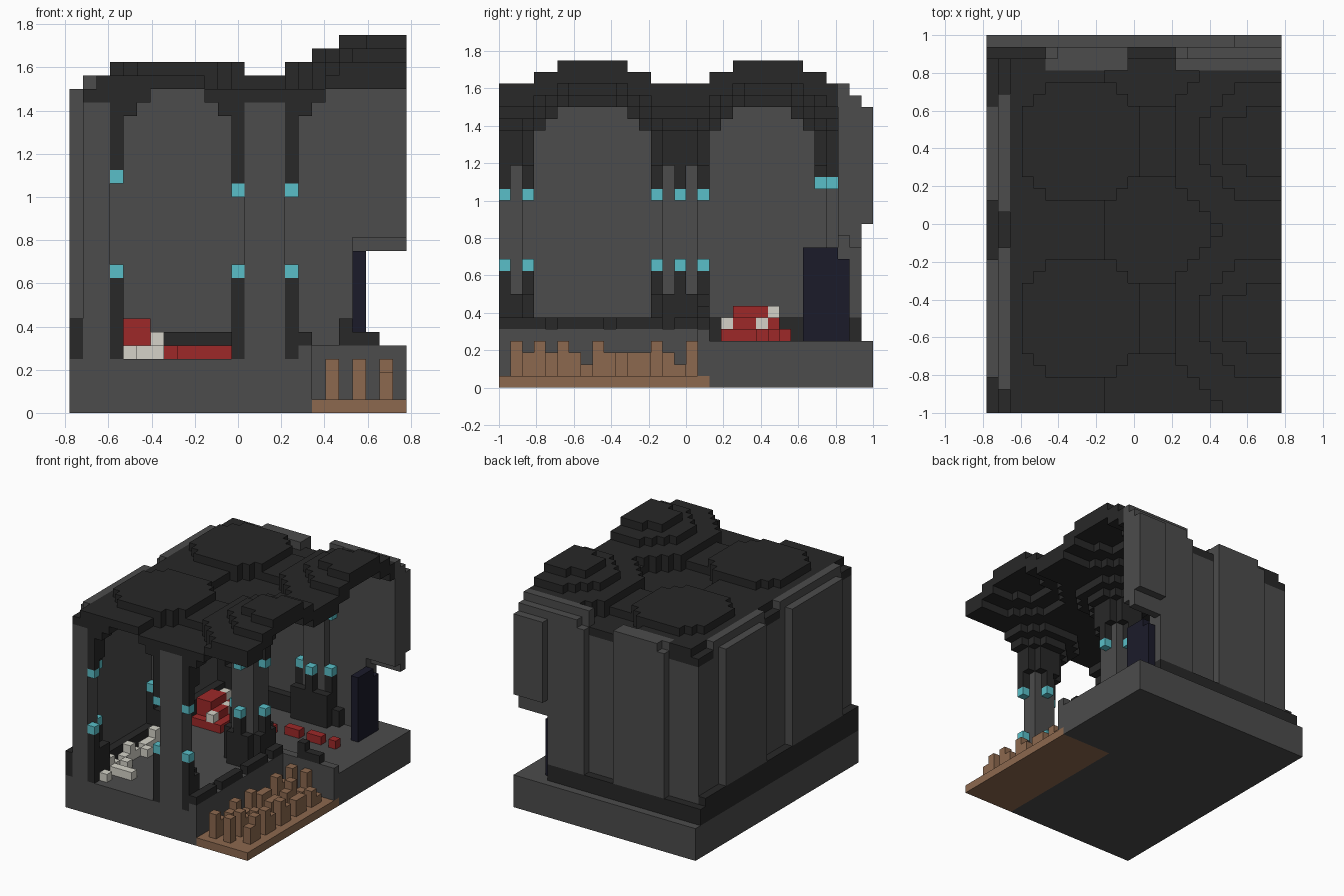
import bpy, bmesh
from mathutils import Vector

cube = bpy.data.objects.get("Cube")
if cube:
    bpy.data.objects.remove(cube, do_unlink=True)

U = 1 / 16                       # size of one block
NX, NY = 25, 32                  # footprint in blocks
COLOURS = {
    "charcoal": (.021, .021, .021), "stone_grey": (.072, .072, .072),
    "wood_brown": (.265, .14, .077), "cloth_red": (.34, .022, .022),
    "lamp_cyan": (.1, .52, .58), "bone_white": (.66, .65, .58),
    "door_navy": (.011, .011, .023),
}
mats = {}
for name, rgb in COLOURS.items():
    m = bpy.data.materials.new(name)
    m.use_nodes = True
    m.diffuse_color = (*rgb, 1)
    m.node_tree.nodes["Principled BSDF"].inputs["Base Color"].default_value = (*rgb, 1)
    mats[name] = m

parts, taken = {}, set()


def fill(part, colour, xs, ys, zs):
    """Add a box of blocks to a part; blocks already used are left alone."""
    cells = parts.setdefault(part, (colour, set()))[1]
    for i in range(max(xs[0], 0), min(xs[1], NX)):
        for j in range(max(ys[0], 0), min(ys[1], NY)):
            for k in range(*zs):
                if (i, j, k) not in taken:
                    taken.add((i, j, k))
                    cells.add((i, j, k))


def block(part, colour, i, j, z0, z1):
    fill(part, colour, (i, i + 1), (j, j + 1), (z0, z1))


# Floor slab with a sunken plank corner, and the rim around it
fill("sunken_planks", "wood_brown", (18, NX), (0, 18), (0, 1))
fill("floor_slab", "stone_grey", (0, 18), (0, NY), (0, 4))
fill("floor_slab", "stone_grey", (18, NX), (18, NY), (0, 4))
fill("floor_rim", "stone_grey", (17, 18), (0, 18), (4, 5))
fill("floor_rim", "stone_grey", (18, NX), (17, 18), (1, 5))

# Broken wooden posts in three rows
for row, i in enumerate((19, 21, 23)):
    for j in range(1, 17):
        top = 4 if j in (1, 3, 5, 8, 13, 16) else 2 if j in (7, 15) else 3
        if (j + row) % 3:
            block("wooden_posts", "wood_brown", i, j, 1, top)

# Pillars: grey core, charcoal star tips, flared foot, lamps
PILLARS = [(i, j, 17 if i == 1 or j == 29 else 16)
           for i in (1, 14) for j in (0, 15, 29)]
for ci, cj, lamp in PILLARS:
    fill("pillar_cores", "stone_grey", (max(ci - 1, 1), ci + 2),
         (cj - 1, min(cj + 2, 30)), (4, 23))
    for di, dj in ((2, 0), (-2, 0), (0, 2), (0, -2)):
        i, j = ci + di, cj + dj
        if cj == 29 and di:
            j -= 1
        if ci == 1 and dj:
            i += 1
        if i < 2 or j < 0 or j > 28:
            continue
        block("pillar_lamps", "lamp_cyan", i, j, 10, 11)
        block("pillar_lamps", "lamp_cyan", i, j, lamp, lamp + 1)
        block("pillar_tips", "charcoal", i, j, 4, 10)
        block("pillar_tips", "charcoal", i, j, lamp + 1, 24)
        for s in (-1, 1):
            a, b = (i, j + s) if di else (i + s, j)
            if a > 1 and b < 29:
                block("pillar_feet", "charcoal", a, b, 4, 8)

# Side wall: dark plinth, thin grey wall, raised outer panels
fill("side_wall_base", "charcoal", (0, 1), (0, 30), (4, 7))
fill("side_wall_base", "charcoal", (2, 3), (0, 29), (4, 6))
for a, b in ((2, 14), (17, 27)):
    fill("side_wall", "stone_grey", (1, 2), (a, b), (4, 25))
    fill("side_wall", "stone_grey", (0, 1), (a + 1, b - 1), (7, 24))
fill("side_wall", "stone_grey", (1, 2), (0, 30), (4, 23))

# Back wall: dark plinth, raised panels, open low down beside the door
fill("back_wall_base", "charcoal", (0, 21), (30, 31), (4, 6))
fill("back_wall_base", "charcoal", (3, 18), (28, 29), (4, 6))
fill("back_wall", "stone_grey", (1, 21), (29, 30), (4, 23))
for a, b, top in ((5, 12, 25), (16, 21, 26)):
    fill("back_wall", "stone_grey", (a, b), (29, 30), (23, top))
    fill("back_wall", "stone_grey", (a, b), (30, 31), (6, 24))
    fill("back_wall", "stone_grey", (a + 1, b), (30, 31), (24, 25))
fill("back_wall", "stone_grey", (21, NX), (29, 30), (13, 26))
fill("back_wall", "stone_grey", (21, NX), (30, 31), (12, 25))
fill("back_wall", "stone_grey", (21, NX), (31, 32), (14, 24))

# Door leaf
fill("door", "door_navy", (21, 22), (26, 29), (4, 12))
fill("door", "door_navy", (21, 22), (29, 30), (4, 11))


def octagon(dx, dy):
    dx, dy = abs(dx), abs(dy)
    return max(dx, dy, (dx + dy) * .7)


def roof_top(i, j):
    """Height of the roof: pits over pillars, one flat and one stepped dome per bay."""
    top = 25
    if min(octagon(i - 14, j - c) for c in (0, 15, 30)) < 4.3:
        top = 24
    for c in (7.5, 22.5):
        if octagon(i - 7.5, j - c) <= 5:
            top = max(top, 26)
        for step, (rx, ry) in enumerate(((8.5, 8), (6.5, 4.9), (4.5, 2.9))):
            if octagon((i - 24) / rx, (j - c) / ry) <= 1:
                top = max(top, 26 + step)
    return top


# Vaulted roof: stepped domes above, flaring down to the pillars below
for i in range(1, NX):
    for j in range(30):
        d = min(octagon(i - a, j - b) for a, b, _ in PILLARS)
        top = 24 if i == 1 else roof_top(i, j)
        low = (19 if d <= 2.2 else 22 if d <= 3.2 else 23 if d <= 4.3
               else max(24, top - 2))
        block("vaulted_roof", "charcoal", i, j, min(low, top - 1), top)

# Red heap with pale scraps, and a scattered red trail
fill("red_heap", "cloth_red", (4, 8), (19, 25), (4, 5))
block("bone_scraps", "bone_white", 6, 19, 5, 6)
block("bone_scraps", "bone_white", 6, 22, 5, 6)
block("bone_scraps", "bone_white", 5, 23, 6, 7)
fill("red_heap", "cloth_red", (4, 7), (20, 24), (5, 6))
fill("red_heap", "cloth_red", (4, 6), (20, 23), (6, 7))
for i in (8, 9, 10, 11, 12, 14, 15, 17, 18, 20):
    block("red_scraps", "cloth_red", i, 21 + i // 7, 4, 5)

# Pale rubble along the side wall
for j in range(1, 13):
    block("bone_rubble", "bone_white", 3 + (j % 4 == 1), j, 4, 5)
fill("bone_rubble", "bone_white", (4, 7), (3, 4), (4, 5))
for j in (3, 7, 12):
    block("bone_rubble", "bone_white", 3, j, 5, 6)

# Dark broken kerb on the rim of the sunken corner
for j in range(17):
    if j % 5 != 4:
        block("broken_kerb", "charcoal", 17, j, 5, 6)
    if j % 3 == 0:
        block("broken_kerb", "charcoal", 16, j, 4, 5)
fill("broken_kerb", "charcoal", (20, 23), (17, 18), (5, 6))
block("broken_kerb", "charcoal", 20, 17, 6, 7)

# Turn every part into a mesh of its outer faces
AXES = [Vector(v) for v in ((1, 0, 0), (0, 1, 0), (0, 0, 1))]
for part, (colour, cells) in parts.items():
    bm = bmesh.new()
    for cell in sorted(cells):
        for n in range(3):
            for s in (-1, 1):
                nb = list(cell)
                nb[n] += s
                if tuple(nb) in taken:
                    continue
                u, v = AXES[(n + 1) % 3] / 2, AXES[(n + 2) % 3] / 2
                c = Vector(cell) + Vector((.5, .5, .5)) + AXES[n] * s / 2
                ring = [c - u - v, c + u - v, c + u + v, c - u + v][::s]
                bm.faces.new([bm.verts.new((p - Vector((NX / 2, NY / 2, 0))) * U)
                              for p in ring])
    bmesh.ops.remove_doubles(bm, verts=bm.verts, dist=U / 100)
    mesh = bpy.data.meshes.new(part)
    bm.to_mesh(mesh)
    bm.free()
    mesh.materials.append(mats[colour])
    bpy.context.collection.objects.link(bpy.data.objects.new(part, mesh))
